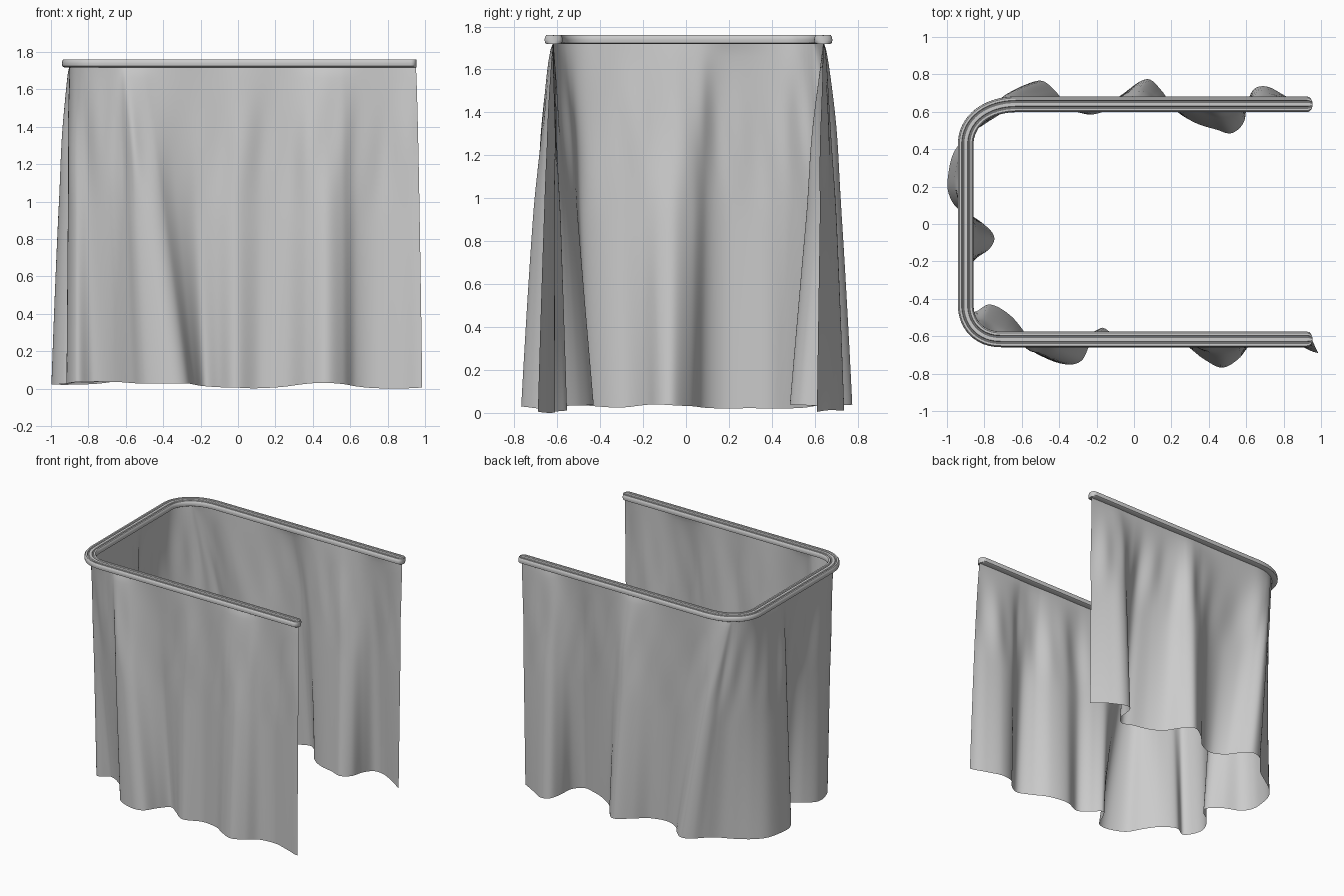
import bpy, math
from mathutils import Vector

if "Cube" in bpy.data.objects:
    bpy.data.objects.remove(bpy.data.objects["Cube"])


def sample(points, fractions):
    """Points at the given (rising) fractions of a polyline's length."""
    dist = [0.0]
    for a, b in zip(points, points[1:]):
        dist.append(dist[-1] + (b - a).length)
    out, k = [], 0
    for s in fractions:
        d = dist[-1] * s
        while k < len(points) - 2 and dist[k + 1] < d:
            k += 1
        f = (d - dist[k]) / max(dist[k + 1] - dist[k], 1e-9)
        out.append(points[k].lerp(points[k + 1], f))
    return out


def spline(points, steps=12):
    """Catmull-Rom curve through the points."""
    p = [points[0] * 2 - points[1]] + points + [points[-1] * 2 - points[-2]]
    out = []
    for a, b, c, d in zip(p, p[1:], p[2:], p[3:]):
        for i in range(steps):
            t = i / steps
            out.append(0.5 * (2 * b + (c - a) * t + (2 * a - 5 * b + 4 * c - d) * t * t
                              + (3 * b - a - 3 * c + d) * t ** 3))
    return out + [points[-1]]


def normals(path):
    """Outward normals in plan for a path running clockwise seen from above."""
    out = []
    for i in range(len(path)):
        t = (path[min(i + 1, len(path) - 1)] - path[max(i - 1, 0)]).normalized()
        out.append(Vector((-t.y, t.x)))
    return out


def make_object(name, verts, faces, angle):
    mesh = bpy.data.meshes.new(name)
    mesh.from_pydata(verts, [], faces)
    mesh.update()
    obj = bpy.data.objects.new(name, mesh)
    bpy.context.collection.objects.link(obj)
    bpy.context.view_layer.objects.active = obj
    obj.select_set(True)
    bpy.ops.object.shade_smooth_by_angle(angle=math.radians(angle))
    obj.select_set(False)
    return obj


# U-shaped rail centre line with two soft corners, front end to back end
FRONT, BACK, LEFT, END = -0.617, 0.64, -0.90, 0.925


def corner(side, rx, ry):
    """Quarter curve from the long wall to the left wall."""
    pts = []
    for i in range(17):
        a = math.pi / 2 * i / 16
        x = LEFT + rx - rx * math.sin(a) ** 0.92
        y = ry - ry * max(math.cos(a), 0) ** 0.92
        pts.append(Vector((x, FRONT + y if side < 0 else BACK - y)))
    return pts


rail_path = ([Vector((END, FRONT))] + corner(-1, 0.19, 0.19)
             + corner(1, 0.28, 0.22)[::-1] + [Vector((END, BACK))])

# Rail: profile (sideways, z) with a raised bead between two top grooves
half = [(0.03, 1.718), (0.040, 1.724), (0.042, 1.738), (0.040, 1.752), (0.034, 1.76),
        (0.022, 1.76), (0.018, 1.753), (0.014, 1.753), (0.010, 1.759)]
profile = half + [(-x, z) for x, z in reversed(half)]
nrm = normals(rail_path)
caps = [(0.03 * u, math.sqrt(1 - u * u)) for u in (0.4, 0.7, 0.9, 0.99)]   # rounded ends
stations = ([(rail_path[0] + Vector((e, 0)), nrm[0], w) for e, w in reversed(caps)]
            + [(p, n, 1.0) for p, n in zip(rail_path, nrm)]
            + [(rail_path[-1] + Vector((e, 0)), nrm[-1], w) for e, w in caps])
m = len(profile)
verts = [(p.x + n.x * o * w, p.y + n.y * o * w, z) for p, n, w in stations for o, z in profile]
faces = [(i * m + j, i * m + (j + 1) % m, (i + 1) * m + (j + 1) % m, (i + 1) * m + j)
         for i in range(len(stations) - 1) for j in range(m)]
faces += [tuple(reversed(range(m))), tuple(range(len(verts) - m, len(verts)))]
make_object("curtain_rail", verts, faces, 40)

# Curtain hem seen from above: peaks and crossings of the folds
front_hem = [(0.985, -0.69), (0.95, -0.68), (0.87, -0.645), (0.74, -0.61), (0.63, -0.64),
             (0.56, -0.72), (0.47, -0.768), (0.37, -0.72), (0.26, -0.64), (0.12, -0.61),
             (-0.01, -0.66), (-0.10, -0.60), (-0.175, -0.555), (-0.23, -0.63),
             (-0.28, -0.73), (-0.37, -0.75), (-0.5, -0.70), (-0.57, -0.6), (-0.66, -0.49)]
left_hem = [(-0.77, -0.43), (-0.86, -0.47), (-0.91, -0.38), (-0.91, -0.28), (-0.85, -0.19),
            (-0.77, -0.13), (-0.75, -0.06), (-0.83, 0.02), (-0.94, 0.08), (-0.99, 0.16),
            (-0.995, 0.25), (-0.965, 0.38), (-0.89, 0.47), (-0.79, 0.54)]
back_hem = [(-0.70, 0.60), (-0.63, 0.68), (-0.57, 0.745), (-0.49, 0.765), (-0.42, 0.71),
            (-0.35, 0.63), (-0.24, 0.585), (-0.13, 0.62), (-0.04, 0.71), (0.07, 0.775),
            (0.15, 0.71), (0.22, 0.61), (0.33, 0.54), (0.44, 0.505), (0.52, 0.485),
            (0.585, 0.54), (0.605, 0.64), (0.64, 0.72), (0.71, 0.735), (0.80, 0.69),
            (0.93, 0.61)]
hem = spline([Vector(p) for p in front_hem + left_hem + back_hem])

# Curtain: folds grow from rail to hem; three of them slant along the rail on the way up
COLS, ROWS, TOP = 420, 48, 1.73
cloth_path = [Vector((END + 0.025, FRONT))] + rail_path[1:-1] + [Vector((END + 0.015, BACK))]
frac = [c / (COLS - 1) for c in range(COLS)]
slants = [(0.265, 0.045, 0.05), (0.48, 0.018, 0.04), (0.69, -0.045, 0.045)]
slant = [sum(a * math.exp(-((s - m0) / w) ** 2) for m0, a, w in slants)
         * min(1, s * 20, (1 - s) * 20) for s in frac]
foot = sample(cloth_path, frac)
fold = [b - f for b, f in zip(sample(hem, frac), foot)]
# outward folds open out sooner below the rail than inward ones
power = [0.77 - 0.15 * max(-1, min(1, d.dot(n) / 0.1)) for d, n in zip(fold, normals(foot))]
lift = []
for c in range(COLS):                              # hem rises gently where folds are deep
    near = fold[max(0, c - 16):c + 17]
    lift.append(sum(v.length for v in near) / len(near))
lift = [0.045 * (v - min(lift)) / (max(lift) - min(lift)) for v in lift]

verts = []
for r in range(ROWS + 1):
    t = r / ROWS
    base = sample(cloth_path, [s + w * (1 - t) for s, w in zip(frac, slant)])
    out = normals(base)
    gather = 0.006 * math.sin(math.pi * min(1, t / 0.5)) ** 2
    for c, s in enumerate(frac):
        ripple = gather * (math.sin(110 * s + 2 * t) + 0.6 * math.sin(183 * s - 5 * t))
        p = base[c] + fold[c] * t ** power[c] + out[c] * ripple
        verts.append((p.x, p.y, TOP + (lift[c] - TOP) * t))
faces = [(r * COLS + c, r * COLS + c + 1, (r + 1) * COLS + c + 1, (r + 1) * COLS + c)
         for r in range(ROWS) for c in range(COLS - 1)]
make_object("curtain", verts, faces, 60)
